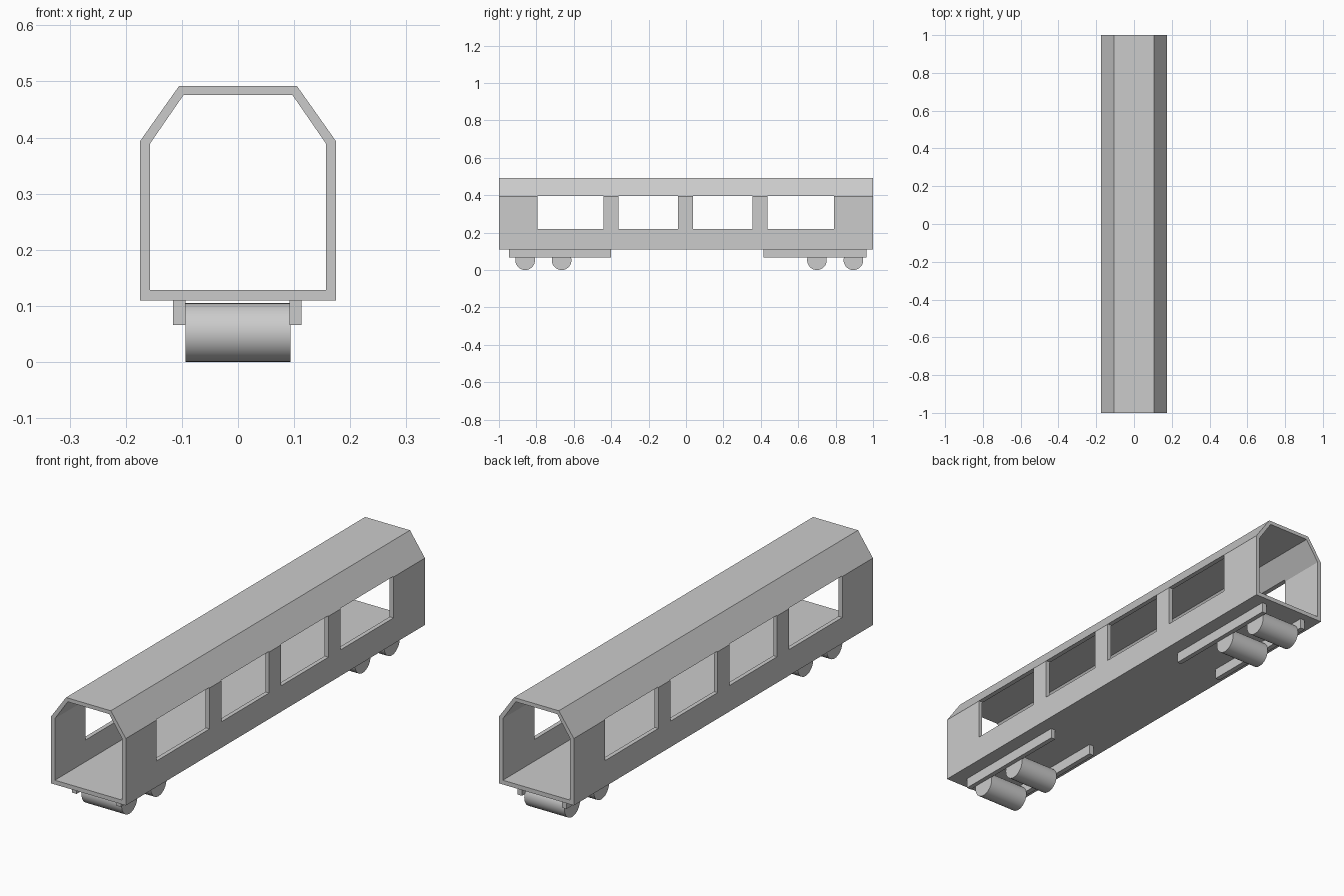
import bpy, bmesh, math
from mathutils import Matrix

if "Cube" in bpy.data.objects:
    bpy.data.objects.remove(bpy.data.objects["Cube"])


def finish(name, bm):
    bmesh.ops.recalc_face_normals(bm, faces=bm.faces)
    mesh = bpy.data.meshes.new(name)
    bm.to_mesh(mesh)
    bm.free()
    ob = bpy.data.objects.new(name, mesh)
    bpy.context.collection.objects.link(ob)
    return ob


def add_box(bm, x, y, z):
    size = [b - a for a, b in (x, y, z)]
    mid = [(a + b) / 2 for a, b in (x, y, z)]
    m = Matrix.Translation(mid) @ Matrix.Diagonal((*size, 1))
    bmesh.ops.create_cube(bm, size=1, matrix=m)


def mirrored(half):
    return half + [(-x, z) for x, z in reversed(half)]


# Hollow carriage shell: outer and inner profiles swept along y
outer = mirrored([(0.175, 0.11), (0.175, 0.393), (0.105, 0.492)])
inner = mirrored([(0.157, 0.128), (0.157, 0.389), (0.097, 0.476)])
bm = bmesh.new()
rings = [[bm.verts.new((x, y, z)) for x, z in prof]
         for prof, y in ((outer, -1), (outer, 1), (inner, 1), (inner, -1))]
n = len(outer)
for r in range(4):
    a, b = rings[r], rings[(r + 1) % 4]
    for i in range(n):
        j = (i + 1) % n
        bm.faces.new((a[i], a[j], b[j], b[i]))
shell = finish("carriage_shell", bm)

# Window openings through both side walls
bm = bmesh.new()
for y in ((-0.795, -0.44), (-0.36, -0.042), (0.038, 0.355), (0.435, 0.79)):
    add_box(bm, (-0.3, 0.3), y, (0.22, 0.395))
cutter = finish("window_cutter", bm)
cutter.hide_render = True
mod = shell.modifiers.new("windows", 'BOOLEAN')
mod.operation = 'DIFFERENCE'
mod.solver = 'EXACT'
mod.object = cutter
bpy.context.view_layer.objects.active = shell
bpy.ops.object.modifier_apply(modifier=mod.name)
bpy.data.objects.remove(cutter)

# Each bogie: two side rails and two wide rollers
bogies = {"front": ((-0.945, -0.40), (-0.86, -0.665)),
          "rear": ((0.415, 0.965), (0.70, 0.895))}
for end, (span, axles) in bogies.items():
    for side, x in (("left", (-0.116, -0.094)), ("right", (0.092, 0.113))):
        bm = bmesh.new()
        add_box(bm, x, span, (0.066, 0.112))
        finish(f"{end}_{side}_rail", bm)
    for k, y in enumerate(axles, 1):
        bm = bmesh.new()
        m = Matrix.Translation((0, y, 0.0525)) @ Matrix.Rotation(math.pi / 2, 4, 'Y')
        bmesh.ops.create_cone(bm, cap_ends=True, segments=32, radius1=0.0525,
                              radius2=0.0525, depth=0.188, matrix=m)
        wheel = finish(f"{end}_wheel_{k}", bm)
        bpy.ops.object.select_all(action='DESELECT')
        wheel.select_set(True)
        bpy.context.view_layer.objects.active = wheel
        bpy.ops.object.shade_smooth_by_angle()
